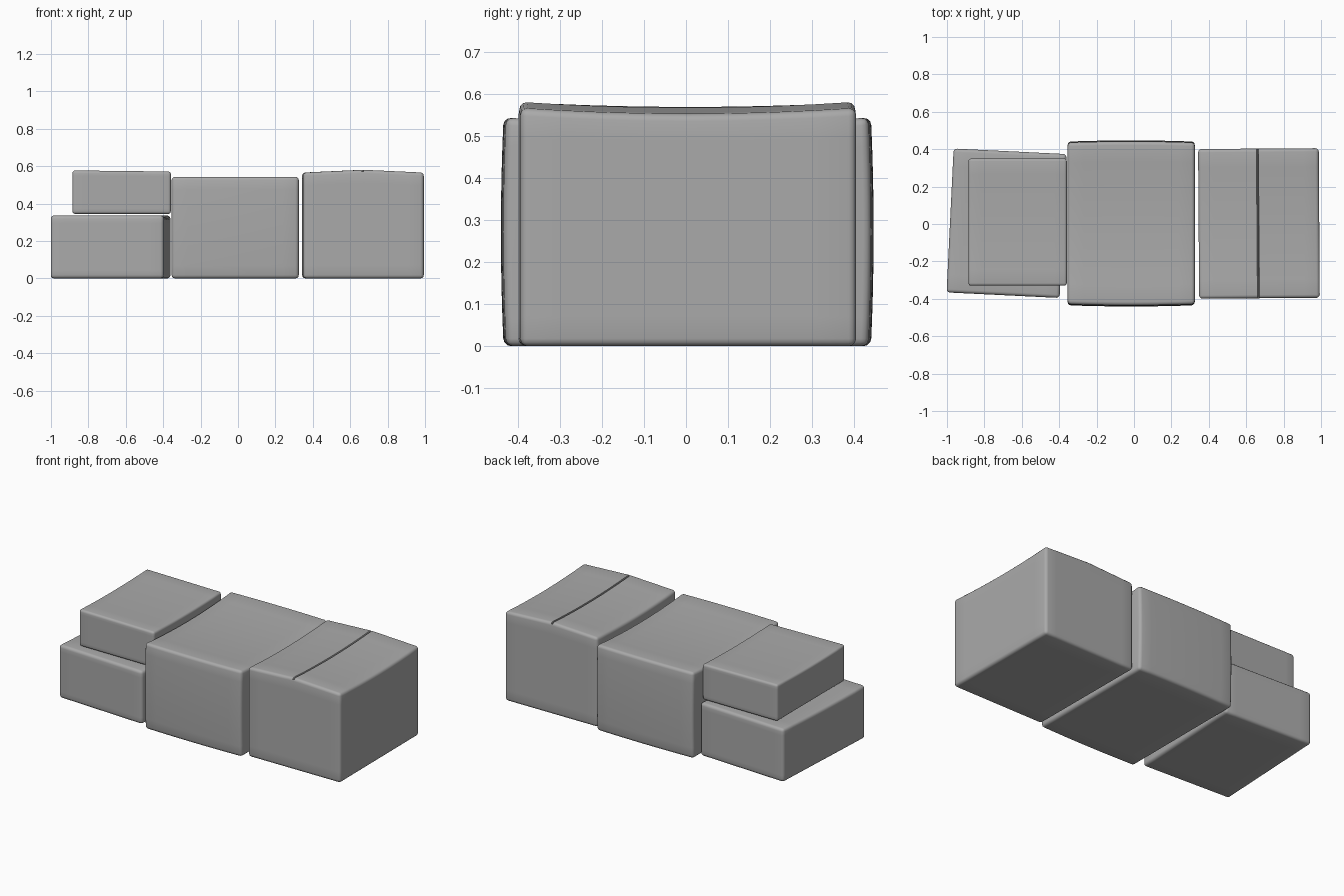
import bpy, bmesh, math
from mathutils import Matrix

if "Cube" in bpy.data.objects:
    bpy.data.objects.remove(bpy.data.objects["Cube"])

grey = bpy.data.materials.new("plain_grey")
grey.diffuse_color = (0.4, 0.4, 0.4, 1)
grey.use_nodes = True
grey.node_tree.nodes["Principled BSDF"].inputs["Base Color"].default_value = grey.diffuse_color


def carton(name, centre, size, z0, turn=0, bulge=0.0, sag=0.0, tilt=0.0,
           ridge=0.0, seam=None, radius=0.018):
    """Soft-edged box: ends bulge outwards, lid sags, optional grooved lid seam."""
    w, d, h = size
    bm = bmesh.new()
    bmesh.ops.create_cube(bm, size=1)
    bmesh.ops.scale(bm, vec=size, verts=bm.verts)
    bmesh.ops.bevel(bm, geom=bm.edges[:], offset=radius, segments=3,
                    profile=0.5, affect='EDGES')

    # cut a grid so the faces can bend
    cuts = [(axis, size[axis] * (i / 8 - 0.5)) for axis in range(3) for i in range(1, 8)]
    if seam is not None:
        cuts += [(0, seam + o) for o in (-0.008, 0, 0.008)]
    for axis, pos in cuts:
        normal = [0, 0, 0]
        normal[axis] = 1
        co = [0, 0, 0]
        co[axis] = pos
        bmesh.ops.bisect_plane(bm, geom=bm.verts[:] + bm.edges[:] + bm.faces[:],
                               plane_co=co, plane_no=normal, dist=1e-5)

    for v in bm.verts:
        x, y, z = v.co
        u, s, t = 2 * x / w, 2 * y / d, 2 * z / h
        up = max(0, t)
        v.co.y += bulge * s * (2 - u * u - t * t) / 2
        v.co.z += up * (-sag * (1 - s * s) + tilt * u)
        if seam is not None:
            v.co.z += up * ridge * (1 - abs(u))
            if t > 0.99 and abs(x - seam) < 0.003:
                v.co.z -= 0.022

    bmesh.ops.rotate(bm, verts=bm.verts, matrix=Matrix.Rotation(math.radians(turn), 3, 'Z'))
    bmesh.ops.translate(bm, verts=bm.verts, vec=(centre[0], centre[1], z0 + h / 2))
    mesh = bpy.data.meshes.new(name)
    bm.to_mesh(mesh)
    bm.free()
    mesh.materials.append(grey)
    obj = bpy.data.objects.new(name, mesh)
    bpy.context.collection.objects.link(obj)
    bpy.ops.object.select_all(action='DESELECT')
    obj.select_set(True)
    bpy.context.view_layer.objects.active = obj
    bpy.ops.object.shade_smooth_by_angle(angle=math.radians(35))
    return obj


# row of three stacks
carton("middle_box", (-0.015, 0.003), (0.68, 0.862, 0.545), 0, bulge=0.013, sag=0.02)
carton("right_box", (0.668, 0.003), (0.645, 0.80, 0.567), 0, turn=0.4,
       sag=0.014, ridge=0.015, seam=-0.003)
carton("lower_left_box", (-0.681, 0.004), (0.605, 0.77, 0.337), 0, turn=-2.8, sag=0.006)
carton("upper_left_box", (-0.622, 0.01), (0.526, 0.68, 0.23), 0.345, sag=0.008,
       tilt=-0.003, radius=0.014)
